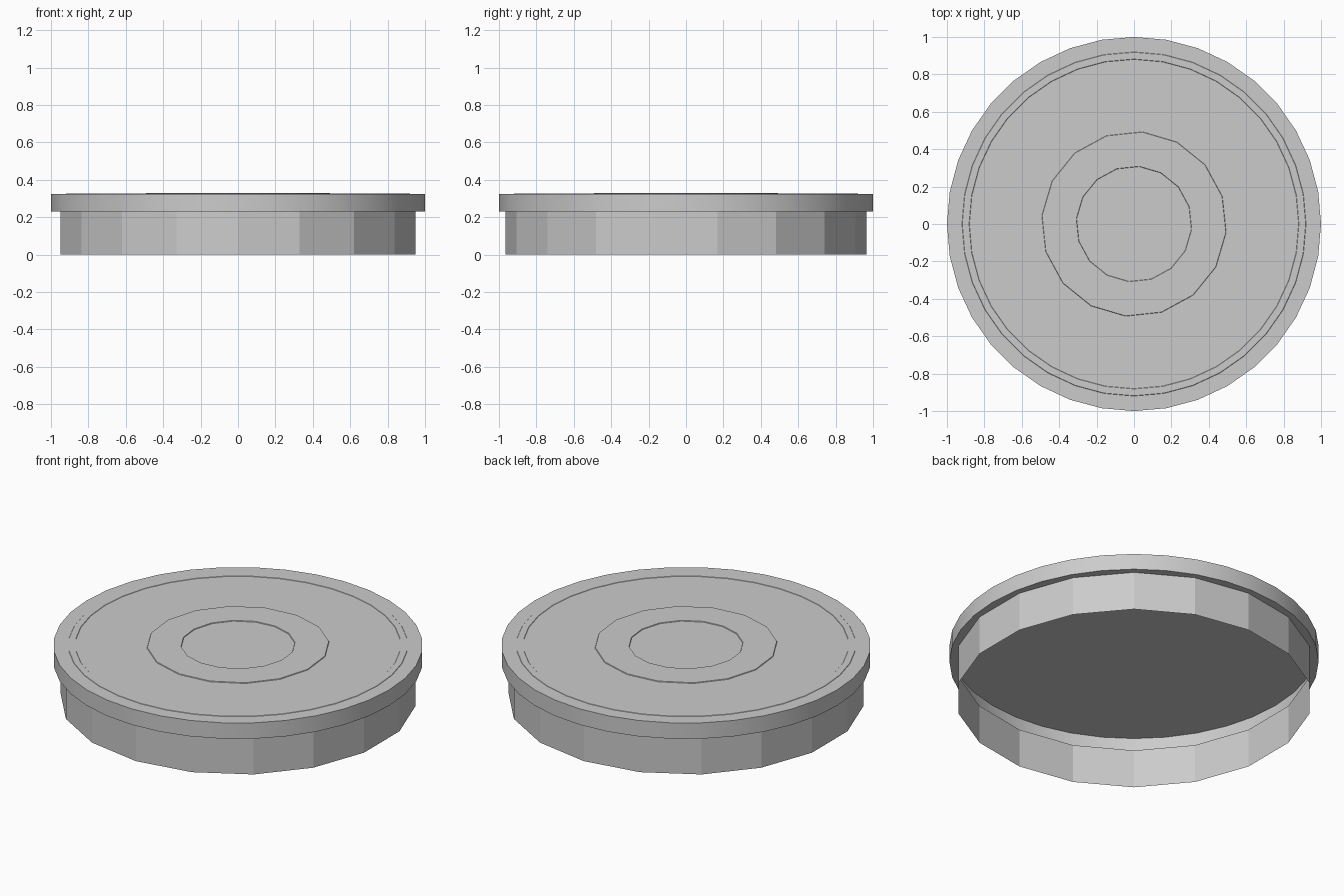
import bpy, bmesh
from math import cos, sin, radians, tau

old = bpy.data.objects.get("Cube")
if old:
    bpy.data.objects.remove(old)

GREY = (0.6, 0.6, 0.6, 1)
grey = bpy.data.materials.new("plain_grey")
grey.use_nodes = True
grey.diffuse_color = GREY
grey.node_tree.nodes["Principled BSDF"].inputs["Base Color"].default_value = GREY

TOP, RIM, STEP = 0.325, 0.23, 0.004


def loop(bm, r, z, sides, turn=90):
    """Add a closed polygon of edges and return the edges."""
    a = radians(turn)
    vs = [bm.verts.new((r * cos(a + tau * i / sides), r * sin(a + tau * i / sides), z))
          for i in range(sides)]
    return [bm.edges.new((v, vs[i - 1])) for i, v in enumerate(vs)]


def sheet(name, rings, closed=False, smooth=False):
    """Skin a sequence of polygon rings, optionally filling the last one."""
    bm = bmesh.new()
    loops = [loop(bm, *ring) for ring in rings]
    for a, b in zip(loops, loops[1:]):
        bmesh.ops.bridge_loops(bm, edges=a + b)
    if closed:
        bmesh.ops.contextual_create(bm, geom=loops[-1])
    bmesh.ops.recalc_face_normals(bm, faces=bm.faces)
    mesh = bpy.data.meshes.new(name)
    bm.to_mesh(mesh)
    bm.free()
    mesh.materials.append(grey)
    ob = bpy.data.objects.new(name, mesh)
    bpy.context.collection.objects.link(ob)
    if smooth:
        bpy.ops.object.select_all(action="DESELECT")
        ob.select_set(True)
        bpy.context.view_layer.objects.active = ob
        bpy.ops.object.shade_smooth_by_angle(angle=radians(15))
    return ob


# Lid: overhanging edge, thin raised border and raised middle band
sheet("lid", [
    (0.965, RIM, 18), (1, RIM, 36), (1, TOP, 36),
    (0.92, TOP, 36), (0.918, TOP + STEP / 2, 36),
    (0.882, TOP + STEP / 2, 36), (0.88, TOP, 36),
    (0.495, TOP, 16, 84.8), (0.493, TOP + STEP, 16, 84.8),
    (0.31, TOP + STEP, 16, 84.8), (0.308, TOP, 16, 84.8),
], closed=True, smooth=True)

# Skirt: open faceted wall under the lid
sheet("skirt", [(0.965, 0, 18), (0.965, RIM, 18)])
